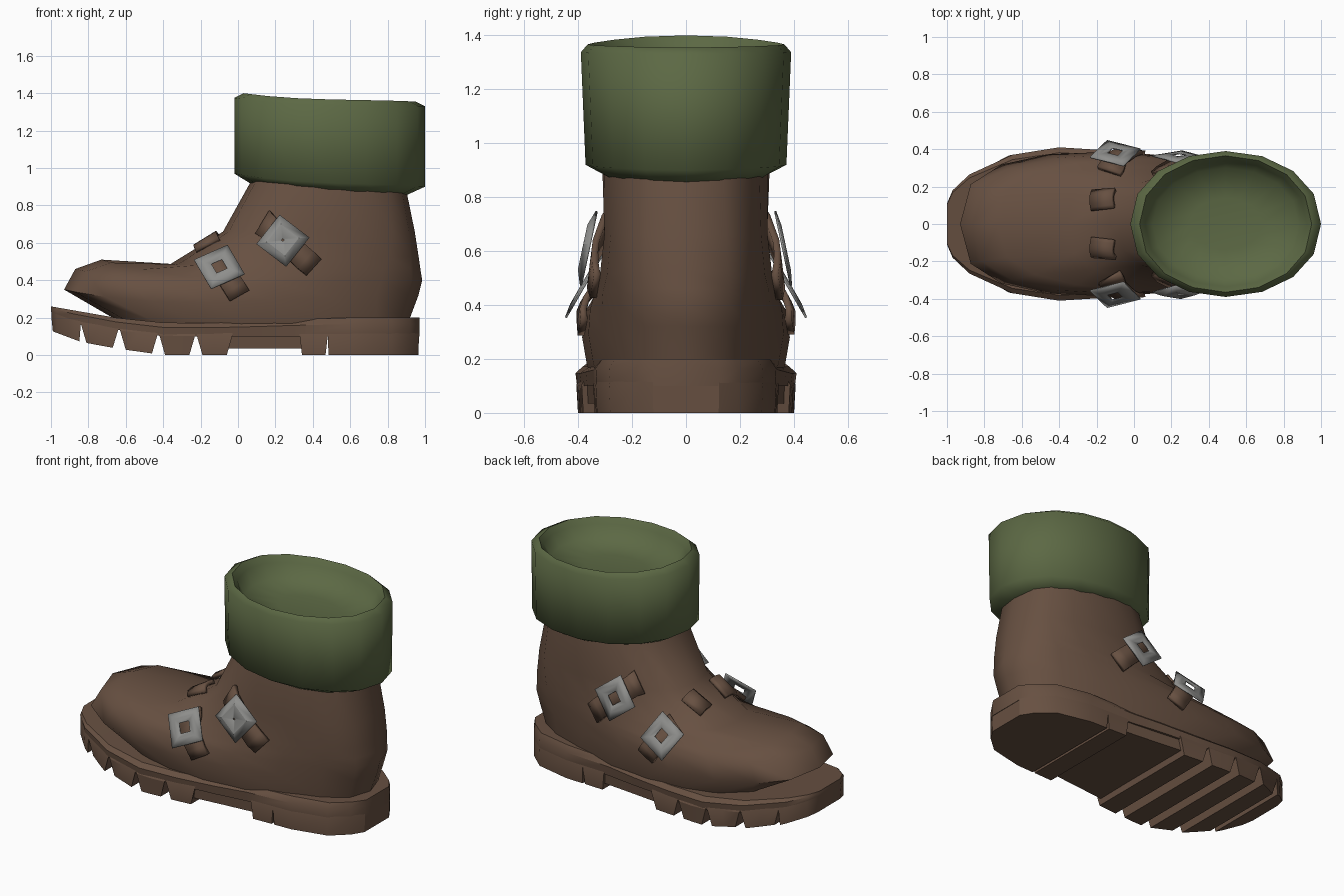
import bpy, bmesh, math
from mathutils import Vector, Matrix
from mathutils.bvhtree import BVHTree

if "Cube" in bpy.data.objects:
    bpy.data.objects.remove(bpy.data.objects["Cube"])


def material(name, rgb):
    m = bpy.data.materials.new(name)
    m.use_nodes = True
    m.diffuse_color = (*rgb, 1)
    m.node_tree.nodes["Principled BSDF"].inputs["Base Color"].default_value = (*rgb, 1)
    return m


leather = material("brown leather", (0.135, 0.08, 0.053))
cloth = material("green cloth", (0.107, 0.14, 0.058))
metal = material("grey metal", (0.27, 0.27, 0.26))


def loft(name, rings, mat, closed=True, caps=True, angle=40, thickness=0):
    """Skin a list of equal-length point rings."""
    bm = bmesh.new()
    rows = [[bm.verts.new(p) for p in ring] for ring in rings]
    n = len(rows[0])
    for a, b in zip(rows, rows[1:]):
        for i in range(n if closed else n - 1):
            j = (i + 1) % n
            bm.faces.new((a[i], a[j], b[j], b[i]))
    if caps:
        bm.faces.new(rows[0])
        bm.faces.new(rows[-1])
    bmesh.ops.recalc_face_normals(bm, faces=bm.faces)
    me = bpy.data.meshes.new(name)
    bm.to_mesh(me)
    bm.free()
    ob = bpy.data.objects.new(name, me)
    bpy.context.collection.objects.link(ob)
    me.materials.append(mat)
    if thickness:
        solid = ob.modifiers.new("thickness", 'SOLIDIFY')
        solid.thickness, solid.offset = thickness, 0
    bpy.ops.object.select_all(action='DESELECT')
    ob.select_set(True)
    bpy.context.view_layer.objects.active = ob
    bpy.ops.object.shade_smooth_by_angle(angle=math.radians(angle))
    return ob


def oval(xf, zf, xb, zb, wf, wb, droop=0, power=0.68, n=18):
    """Tilted oval from a front point to a back point, sides sagging by droop."""
    pts = []
    for i in range(n):
        t = math.tau * i / n
        s = (1 - math.cos(t)) / 2
        k = math.sin(t)
        y = math.copysign(abs(k) ** power, k) * (wf + (wb - wf) * s)
        pts.append(Vector((xf + (xb - xf) * s, y, zf + (zb - zf) * s - droop * k * k * (1 - s))))
    return pts


# Leather upper: rings swing from the sole up over the toe to the ankle
upper = loft("boot_upper", [oval(*r) for r in (
    (-.62, .12, .91, .15, .41, .28),
    (-.62, .17, .92, .2, .43, .29),
    (-.93, .35, .965, .32, .445, .31, .10),
    (-.87, .46, .985, .40, .415, .32, .10),
    (-.73, .51, .975, .46, .37, .33, .13),
    (-.36, .487, .965, .53, .33, .32, .03),
    (-.08, .66, .945, .66, .30, .31),
    (.07, .93, .90, .88, .33, .29),
    (.10, 1.0, .88, 1.0, .28, .28))], leather, angle=60)

# Turned-over cuff with a shallow dished lining
loft("cuff", [oval(*r, power=0.92, n=16) for r in (
    (.07, .915, .89, .85, .30, .30),
    (-.02, .97, 1.0, .90, .375, .37, .03),
    (-.02, 1.375, 1.0, 1.33, .39, .39, .03),
    (.03, 1.40, .95, 1.355, .365, .365, .022),
    (.06, 1.36, .925, 1.32, .335, .335, .02),
    (.10, 1.27, .88, 1.25, .30, .30),
    (.30, 1.24, .68, 1.23, .14, .14))], cloth, angle=65)


def table(points):
    def f(x):
        for (a, va), (b, vb) in zip(points, points[1:]):
            if x <= b:
                return va + (vb - va) * max(0, (x - a) / (b - a))
        return points[-1][1]
    return f


half_width = table([(-1, .11), (-.97, .18), (-.88, .265), (-.65, .37), (-.4, .41), (0, .385),
                    (.3, .345), (.6, .335), (.82, .285), (.92, .195), (.97, .12)])
sole_top = table([(-1, .26), (-.6, .19), (-.3, .165), (.1, .18), (.5, .2), (1, .2)])
ground = table([(-1, .13), (-.84, .07), (-.65, .035), (-.4, 0), (1, 0)])


def section(x, low, high, w, shift=0):
    mid = low + (high - low) * 0.65
    return [(x, -w, mid), (x, -w * .93, high), (x, w * .93, high),
            (x, w, mid), (x + shift, w * .985, low), (x + shift, -w * .985, low)]


# Midsole slab
stations = (-1, -.97, -.88, -.65, -.4, -.15, .1, .3, .6, .82, .92, .97)
loft("midsole", [section(x, ground(x) + .1, sole_top(x), half_width(x)) for x in stations], leather)


def tread(name, xs, lift=0, scale=1.0, taper=.03):
    rings = []
    for x in xs:
        shift = taper if x == xs[0] else -taper if x == xs[-1] else 0
        rings.append(section(x, ground(x + shift) + lift, min(ground(x) + .16, sole_top(x) - .01),
                             half_width(x) * scale, shift))
    loft(name, rings, leather, angle=30)


# Tread lugs, arch and heel
tread("toe_tread", (-.998, -.968, -.88, -.84), taper=.008)
for i, (a, b) in enumerate(((-.84, -.64), (-.63, -.43), (-.42, -.23), (-.22, -.03))):
    tread(f"tread_lug_{i + 1}", (a, (a + b) / 2, b))
tread("arch", (-.06, .15, .37), lift=.035, scale=.95, taper=0)
tread("heel_front_lug", (.33, .4, .48), taper=.012)
tread("heel_lug", (.48, .6, .82, .92, .968), taper=.004)


bm = bmesh.new()
bm.from_mesh(upper.data)
surface = BVHTree.FromBMesh(bm)
bm.free()


def strap(name, start, end, half, bulge):
    """Band laid over the upper between two points."""
    start, end = Vector(start), Vector(end)
    normal = surface.find_nearest((start + end) / 2)[1]
    across = (end - start).cross(normal).normalized() * half
    rows = []
    for i in range(7):
        t = i / 6
        p = start.lerp(end, t)
        row = []
        for k in (-1, 1):
            hit, nor = surface.find_nearest(p + across * k)[:2]
            row.append(hit + nor * (.012 + bulge * math.sin(math.pi * t)))
        rows.append(row)
    loft(name, rows, leather, closed=False, caps=False, thickness=.025)


def buckle(name, centre, side, roll, tilt, hole, rise):
    """Four-cornered plate rising toward a hole or a blunt tip."""
    turn = Matrix.Rotation(math.radians(tilt), 3, 'X') @ Matrix.Rotation(math.radians(-roll), 3, 'Y')
    rings = []
    for r, h in ((.142, 0), (.085, rise), (hole, rise)):
        ring = []
        for i in range(4):
            a = math.tau * i / 4
            p = turn @ Vector((r * math.cos(a), -h, r * math.sin(a))) + Vector(centre)
            ring.append((p.x, p.y * -side, p.z))
        rings.append(ring)
    loft(name, rings, metal, caps=False, angle=15, thickness=.008)


# Straps, buckles and instep loops on both sides
for side, label in ((1, "left"), (-1, "right")):
    strap(label + "_lower_strap", (-.15, side * .35, .57), (.01, side * .42, .32), .06, .012)
    strap(label + "_upper_strap", (.11, side * .33, .73), (.41, side * .38, .47), .06, .02)
    strap(label + "_instep_loop", (-.17, side * .08, .62), (-.17, side * .19, .6), .07, .015)
    buckle(label + "_lower_buckle", (-.1, -.378, .47), side, 72, -30, .045, .008)
    buckle(label + "_upper_buckle", (.24, -.36, .61), side, 7, -12,
           .045 if side > 0 else .008, .008 if side > 0 else .02)
